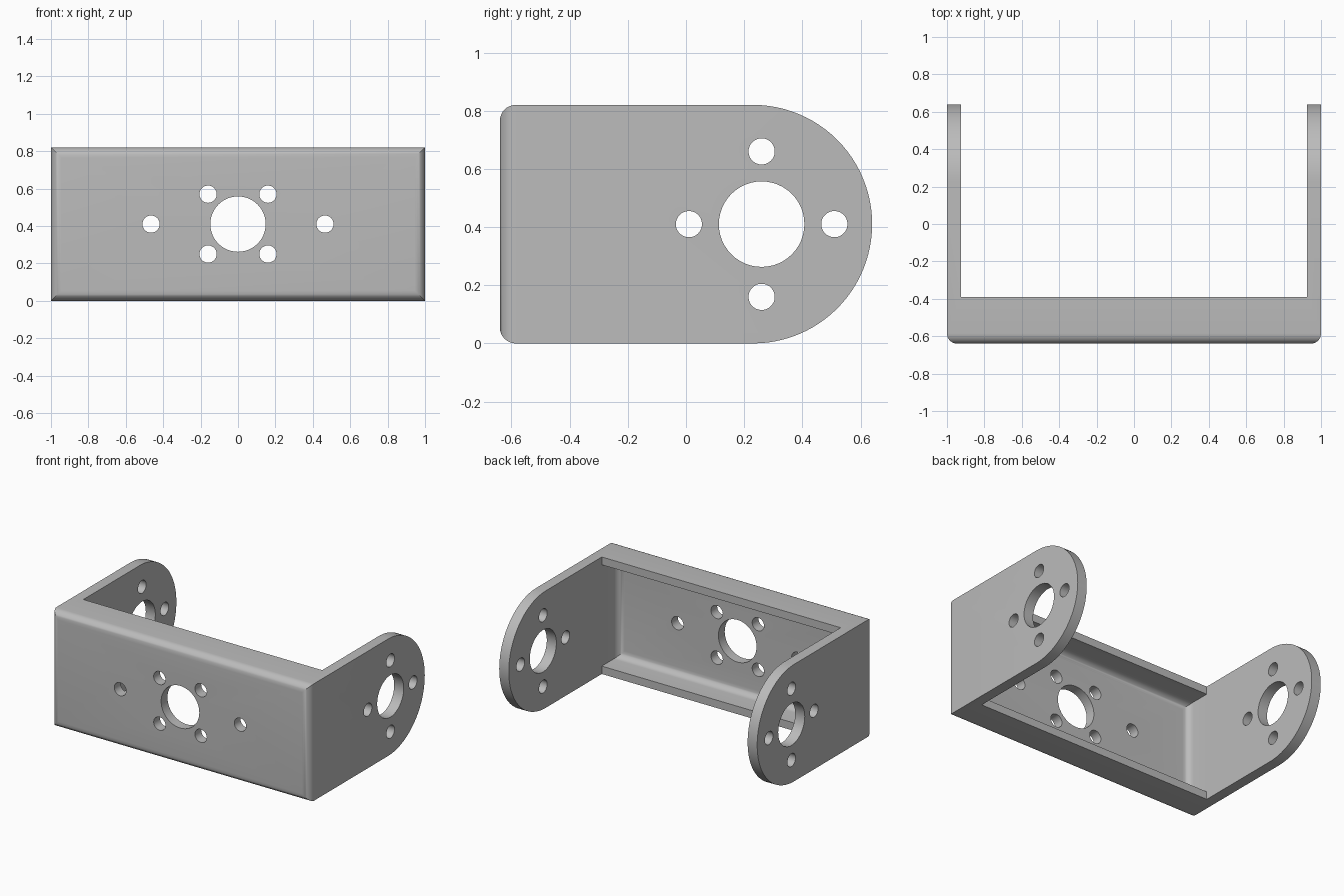
import bpy, bmesh, math
from mathutils import Matrix, Vector

cube = bpy.data.objects.get("Cube")
if cube:
    bpy.data.objects.remove(cube, do_unlink=True)

HEIGHT, FRONT, BACK = 0.82, -0.64, 0.64
MID = HEIGHT / 2
WALL, LIP, ROUND = 0.074, 0.055, 0.055
HUB_Y = 0.26

grey = bpy.data.materials.new("Light grey metal")
grey.use_nodes = True
colour = (0.5, 0.5, 0.5, 1)
grey.diffuse_color = colour
grey.node_tree.nodes["Principled BSDF"].inputs["Base Color"].default_value = colour


def make_object(name, bm):
    bmesh.ops.recalc_face_normals(bm, faces=bm.faces)
    mesh = bpy.data.meshes.new(name)
    bm.to_mesh(mesh)
    bm.free()
    mesh.materials.append(grey)
    obj = bpy.data.objects.new(name, mesh)
    bpy.context.collection.objects.link(obj)
    return obj


def round_front(bm, y, radius):
    """Round the edges that surround the face at the given depth."""
    edges = [e for e in bm.edges if all(abs(v.co.y - y) < 1e-4 for v in e.verts)]
    bmesh.ops.bevel(bm, geom=edges, offset=radius, segments=8, profile=0.5,
                    affect='EDGES')


def box(name, low, high, radius=0):
    bm = bmesh.new()
    low, high = Vector(low), Vector(high)
    bmesh.ops.create_cube(bm, size=1, matrix=Matrix.Translation((low + high) / 2)
                          @ Matrix.Diagonal((*(high - low), 1)))
    if radius:
        round_front(bm, low.y, radius)
    return make_object(name, bm)


def drill(name, axis, centre, radius, length):
    bm = bmesh.new()
    bmesh.ops.create_cone(bm, cap_ends=True, segments=48, radius1=radius,
                          radius2=radius, depth=length,
                          matrix=Matrix.Translation(centre)
                          @ Matrix.Rotation(math.pi / 2, 4, axis))
    return make_object(name, bm)


# Solid body: side outline with a round end, extruded across the width
arc_y = 0.23
outline = [(FRONT, 0)]
for i in range(49):
    a = math.pi * (i / 48 - 0.5)
    outline.append((arc_y + (BACK - arc_y) * math.cos(a), MID + MID * math.sin(a)))
outline.append((FRONT, HEIGHT))
bm = bmesh.new()
side = bm.faces.new([bm.verts.new((-1, y, z)) for y, z in outline])
extruded = bmesh.ops.extrude_face_region(bm, geom=[side])["geom"]
bmesh.ops.translate(bm, vec=(2, 0, 0),
                    verts=[v for v in extruded if isinstance(v, bmesh.types.BMVert)])
round_front(bm, FRONT, ROUND)
bracket = make_object("bracket", bm)

# Tray hollow with rounded inner corners, and the open gap between the arms
inner = 1 - WALL
cutters = [
    box("tray_cutter", (-inner, FRONT + 0.07, LIP), (inner, 1, HEIGHT - LIP), 0.05),
    box("gap_cutter", (-inner, -0.39, -0.5), (inner, 1.2, 1.5)),
    drill("front_bore_cutter", 'X', (0, FRONT, MID), 0.148, 0.4),
    drill("arm_bore_cutter", 'Y', (0, HUB_Y, MID), 0.147, 3),
]

# Small screw holes in the front plate and in both arms
for x, z in [(-0.465, 0), (0.465, 0)] + [(sx * 0.16, sz * 0.16)
                                         for sx in (-1, 1) for sz in (-1, 1)]:
    cutters.append(drill("front_screw_cutter", 'X', (x, FRONT, MID + z), 0.046, 0.4))
for dy, dz in ((0, 1), (0, -1), (1, 0), (-1, 0)):
    cutters.append(drill("arm_screw_cutter", 'Y',
                         (0, HUB_Y + dy * 0.25, MID + dz * 0.25), 0.045, 3))

bpy.ops.object.select_all(action='DESELECT')
bracket.select_set(True)
bpy.context.view_layer.objects.active = bracket
for cutter in cutters:
    mod = bracket.modifiers.new(cutter.name, 'BOOLEAN')
    mod.operation, mod.solver, mod.object = 'DIFFERENCE', 'EXACT', cutter
    bpy.ops.object.modifier_apply(modifier=mod.name)
    bpy.data.objects.remove(cutter, do_unlink=True)

bpy.ops.object.shade_smooth_by_angle(angle=math.radians(30))
